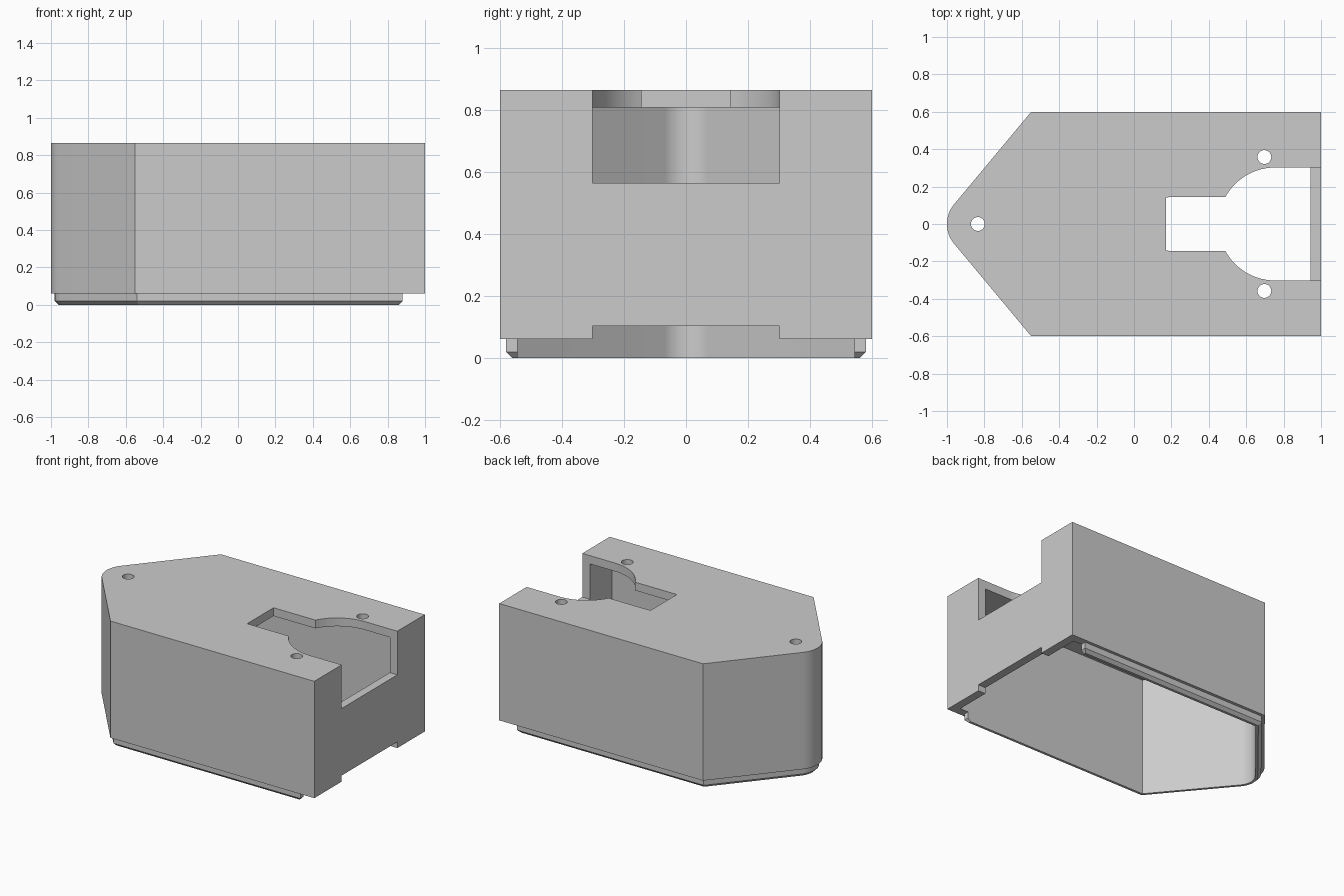
import bpy, bmesh
from math import sin, cos, pi, atan2, radians

cube = bpy.data.objects.get("Cube")
if cube:
    bpy.data.objects.remove(cube, do_unlink=True)

TOP, SEAM, HALF, WALL = 0.865, 0.062, 0.6, 0.057
NOSE_R, SLOPE = 0.165, 1.2
ANGLE = atan2(SLOPE, 1)          # half angle of the pointed nose

grey = bpy.data.materials.new("light grey plastic")
grey.use_nodes = True
colour = (0.6, 0.6, 0.6, 1)
grey.diffuse_color = colour
grey.node_tree.nodes["Principled BSDF"].inputs["Base Color"].default_value = colour


def hull_outline(inset, end_x, steps=16):
    """Plan of the hull: square end, rounded nose, moved inwards by inset."""
    radius = NOSE_R - inset
    centre = NOSE_R - 1
    half = HALF - inset
    corner = centre - radius / sin(ANGLE) + half / SLOPE
    sweep = pi / 2 - ANGLE
    pts = [(end_x, -half), (end_x, half), (corner, half)]
    for i in range(steps + 1):
        a = pi - sweep + 2 * sweep * i / steps
        pts.append((centre + radius * cos(a), radius * sin(a)))
    return pts + [(corner, -half)]


def circle(x, y, r, n=32):
    return [(x + r * cos(2 * pi * i / n), y + r * sin(2 * pi * i / n)) for i in range(n)]


def loft(name, layers):
    """Closed solid through (outline, height) layers."""
    bm = bmesh.new()
    rings = [[bm.verts.new((x, y, z)) for x, y in pts] for pts, z in layers]
    n = len(rings[0])
    for low, high in zip(rings, rings[1:]):
        for i in range(n):
            j = (i + 1) % n
            bm.faces.new((low[i], low[j], high[j], high[i]))
    bm.faces.new(rings[0][::-1])
    bm.faces.new(rings[-1])
    bmesh.ops.recalc_face_normals(bm, faces=bm.faces)
    mesh = bpy.data.meshes.new(name)
    bm.to_mesh(mesh)
    bm.free()
    mesh.materials.append(grey)
    ob = bpy.data.objects.new(name, mesh)
    bpy.context.collection.objects.link(ob)
    return ob


def finish(ob, cutters):
    """Cut the part, then smooth its curved walls."""
    bpy.ops.object.select_all(action='DESELECT')
    bpy.context.view_layer.objects.active = ob
    ob.select_set(True)
    for cutter in cutters:
        cutter.hide_render = True
        mod = ob.modifiers.new("cut", 'BOOLEAN')
        mod.operation, mod.solver, mod.object = 'DIFFERENCE', 'EXACT', cutter
        bpy.ops.object.modifier_apply(modifier=mod.name)
        bpy.data.objects.remove(cutter, do_unlink=True)
    bpy.ops.object.shade_smooth_by_angle(angle=radians(25))


# Hollow housing, open underneath
housing = loft("housing", [(hull_outline(0, 1), SEAM), (hull_outline(0, 1), TOP)])
inside = hull_outline(WALL, 1 - WALL)
cavity = loft("cavity_cutter", [(inside, -0.1), (inside, TOP - WALL)])

# Keyhole opening in the roof, running out through the end wall
round_r, round_x, slot = 0.302, 0.754, 0.143
start = pi - math_a if (math_a := atan2(slot, 0.265)) else pi
arc = []
for i in range(17):
    a = start + (pi / 2 - start) * i / 16
    arc.append((round_x + round_r * cos(a), round_r * sin(a)))
upper = [(0.17, slot)] + arc + [(1.2, round_r)]
keyhole = upper + [(x, -y) for x, y in reversed(upper)]
opening = loft("opening_cutter", [(keyhole, 0.565), (keyhole, 1)])

# Shallow notch under the end wall
notch_plan = [(0.85, -0.302), (1.2, -0.302), (1.2, 0.302), (0.85, 0.302)]
notch = loft("notch_cutter", [(notch_plan, 0), (notch_plan, 0.104)])

# Screw holes in the roof
holes = [loft("hole_cutter", [(circle(x, y, 0.037), 0.7), (circle(x, y, 0.037), 1)])
         for x, y in ((-0.835, 0), (0.697, 0.358), (0.697, -0.358))]
finish(housing, [cavity, opening, notch] + holes)

# Locating lip with a chamfered lower edge, open at the square end
lip = loft("locating_lip", [(hull_outline(0.04, 0.86), 0),
                            (hull_outline(0.02, 0.88), 0.02),
                            (hull_outline(0.02, 0.88), SEAM)])
inner = hull_outline(WALL, 1.2)
finish(lip, [loft("lip_cutter", [(inner, -0.1), (inner, 0.2)])])
